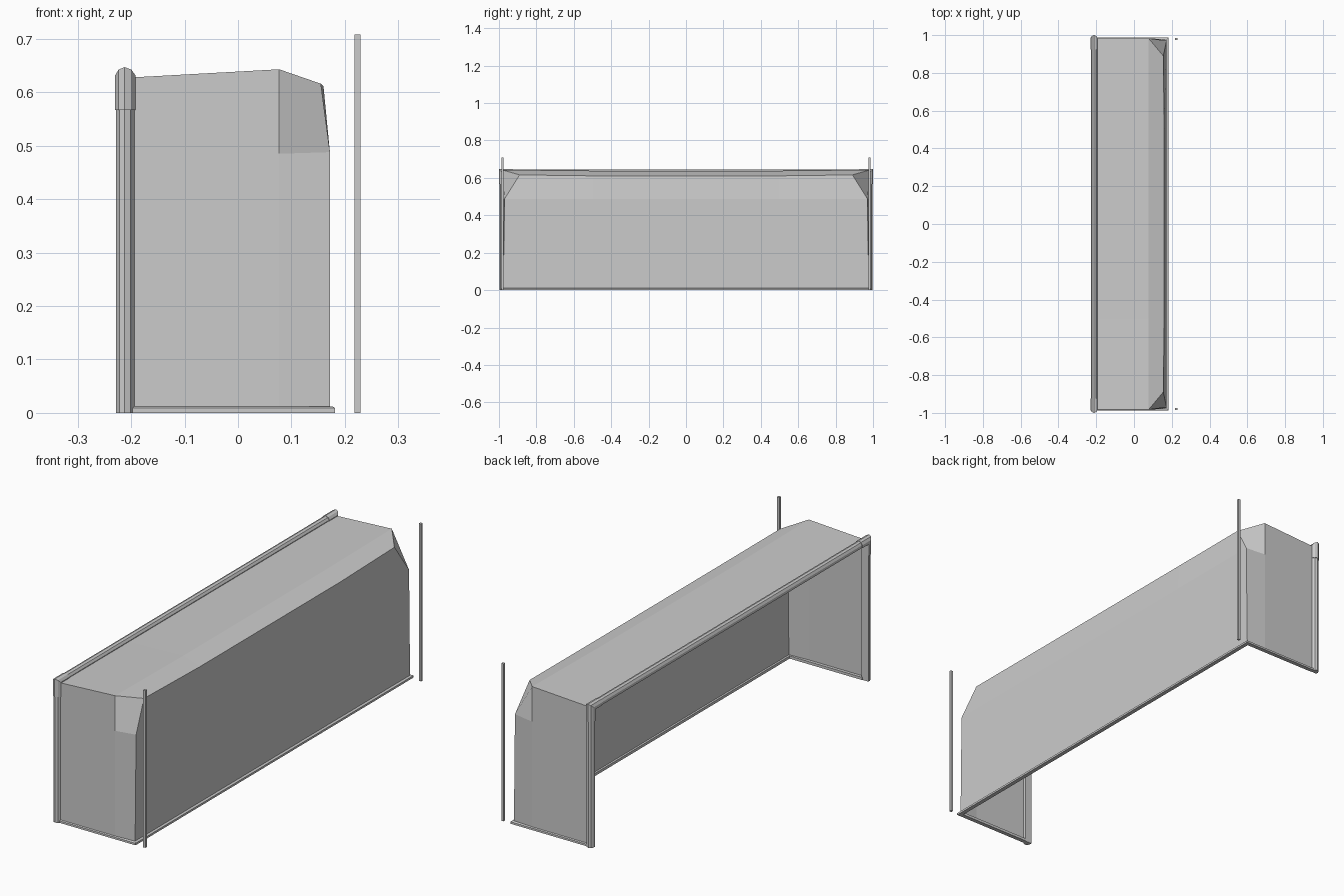
import bpy
from mathutils import Vector

if "Cube" in bpy.data.objects:
    bpy.data.objects.remove(bpy.data.objects["Cube"])


def make(name, verts, faces):
    me = bpy.data.meshes.new(name)
    me.from_pydata(verts, [], faces)
    me.update()
    ob = bpy.data.objects.new(name, me)
    bpy.context.collection.objects.link(ob)
    bpy.ops.object.select_all(action='DESELECT')
    bpy.context.view_layer.objects.active = ob
    ob.select_set(True)
    bpy.ops.object.mode_set(mode='EDIT')
    bpy.ops.mesh.select_all(action='SELECT')
    bpy.ops.mesh.normals_make_consistent(inside=False)
    bpy.ops.object.mode_set(mode='OBJECT')
    return ob


def sweep(name, path, profile, place):
    """Sweep a closed profile (offset, height) along a flat mitred path."""
    pts = [Vector(p) for p in path]
    n = len(profile)
    norms = []
    for a, b in zip(pts, pts[1:]):
        d = (b - a).normalized()
        norms.append(Vector((-d.y, d.x)))
    verts, faces = [], []
    for i, p in enumerate(pts):
        a, b = norms[max(i - 1, 0)], norms[min(i, len(norms) - 1)]
        mitre = (a + b) / (1 + a.dot(b))
        for off, h in profile:
            q = p + mitre * off
            verts.append(place(q.x, q.y, h))
    for i in range(len(pts) - 1):
        for j in range(n):
            k = (j + 1) % n
            faces.append((i*n + j, i*n + k, (i+1)*n + k, (i+1)*n + j))
    faces += [tuple(range(n)), tuple(range(len(verts) - n, len(verts)))]
    return make(name, verts, faces)


# Sheet shell: stations across y, five rows from rear top edge to front bottom
rows = [  # end half-width, (x, z) at the ends, (x, z) along the middle
    (0.983, (-0.195, 0.628), (-0.195, 0.628)),
    (0.983, (0.077, 0.643), (0.077, 0.638)),
    (0.89, (0.155, 0.616), (0.160, 0.611)),
    (0.970, (0.172, 0.488), (0.172, 0.488)),
    (0.977, (0.172, 0.01), (0.172, 0.01)),
]
verts, faces = [], []
for w, end, mid in rows:
    for y, (x, z) in ((-w, end), (-0.5, mid), (0.5, mid), (w, end)):
        verts.append((x, y, z))
for r in range(4):
    for c in range(3):
        a = r * 4 + c
        faces.append((a, a + 1, a + 5, a + 4))
# End walls with the cut upper corner
for s, c in ((-1, 0), (1, 3)):
    b = len(verts)
    verts += [(0.077, s * 0.983, 0.485), (0.077, s * 0.983, 0.01), (-0.195, s * 0.983, 0.01)]
    faces += [(4 + c, 8 + c, 12 + c, b), (b, 12 + c, 16 + c, b + 1),
              (c, 4 + c, b, b + 1, b + 2)]
make("shell", verts, faces)

# Rounded trim around the open rear
bead = [(-0.026, -0.228), (-0.014, -0.228), (-0.004, -0.222), (0, -0.212),
        (-0.004, -0.201), (-0.014, -0.194), (-0.026, -0.194)]
upright = lambda u, v, h: (h, u, v)
Y, Z = 0.997, 0.645
sweep("rear_trim", [(-Y, 0), (-Y, Z), (Y, Z), (Y, 0)], bead, upright)

# Slightly thicker sleeves over the trim corners
sleeve = [(o * 1.1 + 0.003, -0.211 + (h + 0.211) * 1.12) for o, h in bead]
sweep("left_corner_sleeve", [(-Y, 0.567), (-Y, Z - 0.001), (-0.925, Z - 0.001)], sleeve, upright)
sweep("right_corner_sleeve", [(0.925, Z - 0.001), (Y, Z - 0.001), (Y, 0.567)], sleeve, upright)

# Bottom edge strip on three sides
strip = [(-0.012, 0), (0.007, 0), (0.007, 0.009), (0.002, 0.012), (-0.012, 0.012)]
sweep("bottom_strip", [(-0.198, 0.981), (0.175, 0.981), (0.175, -0.981), (-0.198, -0.981)],
      strip, lambda u, v, h: (u, v, h))

# Free-standing marker poles
for side, s in (("left", -1), ("right", 1)):
    bpy.ops.mesh.primitive_cube_add(size=1, location=(0.2235, s * 0.98, 0.354))
    pole = bpy.context.object
    pole.name = side + "_marker_pole"
    pole.scale = (0.011, 0.011, 0.708)
